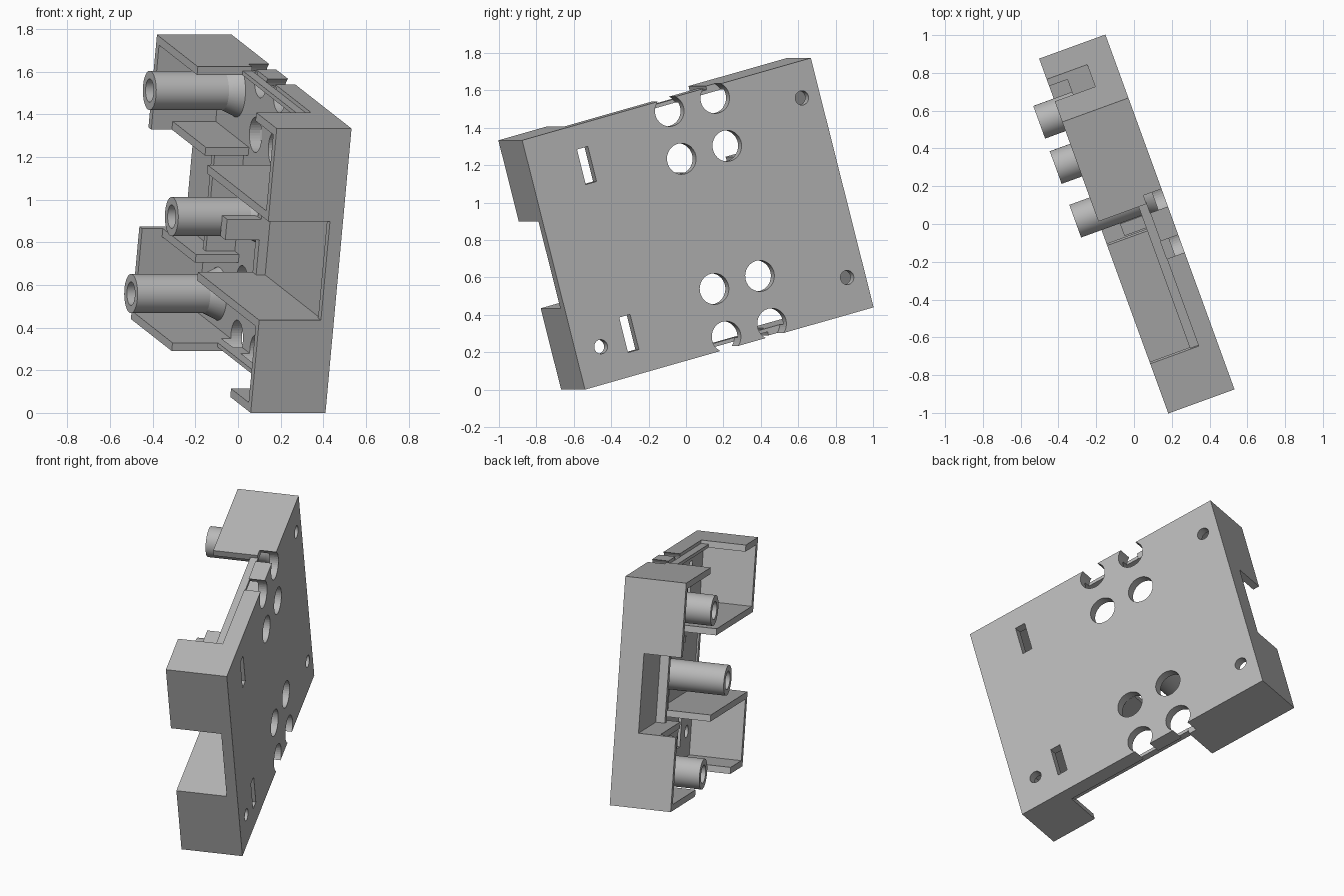
import bpy, bmesh, math
from mathutils import Matrix, Vector

cube = bpy.data.objects.get("Cube")
if cube:
    bpy.data.objects.remove(cube, do_unlink=True)

# Tray size: length, height, plate, wall and rim depth
L, H, PLATE, T, RIM = 1.70, 1.38, 0.055, 0.04, 0.373
LOW, LIP, WIN = 0.10, 0.147, 0.45

# The tray is built flat, then tipped 15 degrees in its plane and turned to stand
yaw, tip = math.radians(20), math.radians(15)
out = Vector((-math.cos(yaw), -math.sin(yaw), 0))
flat = Vector((-math.sin(yaw), math.cos(yaw), 0))
up = Vector((0, 0, 1))
along = flat * math.cos(tip) + up * math.sin(tip)
rise = up * math.cos(tip) - flat * math.sin(tip)
PLACE = Matrix.Translation((0.41, -0.54, 0)) @ Matrix((along, rise, -out)).transposed().to_4x4()

grey = bpy.data.materials.new("plain grey")
grey.use_nodes = True
grey.diffuse_color = (0.48, 0.48, 0.48, 1)
grey.node_tree.nodes["Principled BSDF"].inputs["Base Color"].default_value = grey.diffuse_color


def finish(bm, name):
    bmesh.ops.recalc_face_normals(bm, faces=bm.faces)
    mesh = bpy.data.meshes.new(name)
    bm.to_mesh(mesh)
    bm.free()
    mesh.materials.append(grey)
    ob = bpy.data.objects.new(name, mesh)
    bpy.context.collection.objects.link(ob)
    ob.matrix_world = PLACE
    return ob


def add_box(bm, u, v, w):
    size = (u[1] - u[0], v[1] - v[0], w[1] - w[0], 1)
    mid = (sum(u) / 2, sum(v) / 2, -sum(w) / 2)
    bmesh.ops.create_cube(bm, size=1, matrix=Matrix.Translation(mid) @ Matrix.Diagonal(size))


def add_rod(bm, u, v, r, w):
    bmesh.ops.create_cone(bm, cap_ends=True, segments=40, radius1=r, radius2=r, depth=w[1] - w[0],
                          matrix=Matrix.Translation((u, v, -sum(w) / 2)))


def box(name, u, v, w):
    bm = bmesh.new()
    add_box(bm, u, v, w)
    return finish(bm, name)


def cut(ob, cutter):
    mod = ob.modifiers.new("holes", 'BOOLEAN')
    mod.operation, mod.solver, mod.object = 'DIFFERENCE', 'EXACT', cutter
    graph = bpy.context.evaluated_depsgraph_get()
    mesh = bpy.data.meshes.new_from_object(ob.evaluated_get(graph))
    ob.modifiers.clear()
    ob.data = mesh


# Back plate
plate = box("back_plate", (0, L), (0, H), (0, PLATE))
pierced = [plate]

# Long walls, dividers and guides, the same at bottom and top
for side in ("lower", "upper"):
    def span(a, b):
        return (a, b) if side == "lower" else (H - b, H - a)
    pierced.append(box(side + "_low_wall", (0.29, 1.12), span(0, T), (PLATE, LOW)))
    pierced.append(box(side + "_far_wall", (1.12, L), span(0, T), (PLATE, RIM)))
    box(side + "_near_wall", (0, 0.29), span(0, T), (PLATE, RIM))
    box(side + "_lip", (0.29, 1.12), span(T / 2, T), (LOW, LIP))
    box(side + "_divider", (T, 0.87), span(WIN - T, WIN), (PLATE, RIM))
    box(side + "_guide", (1.19, L - T), span(WIN - T, WIN), (PLATE, 0.27))
    for end, u in (("near", (0, T)), ("far", (L - T, L))):
        box(side + "_" + end + "_end_wall", u, span(T, WIN), (PLATE, RIM))

# Middle channel: sills, raised floor, cross walls and tab
box("near_sill", (0, T), (WIN, H - WIN), (PLATE, 0.065))
box("raised_floor", (1.29, L), (WIN, H - WIN), (PLATE, 0.145))
box("far_cross_wall", (1.25, 1.29), (WIN, H - WIN), (PLATE, 0.2))
box("near_cross_wall", (0.82, 0.87), (WIN, H - WIN), (PLATE, LOW))
box("post_tab", (0.82, 0.89), (0.62, 0.72), (PLATE, 0.27))

# Round openings, screw holes and slots
bm = bmesh.new()
for u in (0.85, 1.118):
    for v in (0.065, 0.33):
        for row in (v, H - v):
            add_rod(bm, u, row, 0.083, (-0.05, LOW + 0.002))
for u, v in ((1.596, 0.193), (1.596, 1.187), (0.147, 0.198)):
    add_rod(bm, u, v, 0.038, (-0.05, LOW))
for v in (0.225, H - 0.225):
    add_box(bm, (0.288, 0.352), (v - 0.097, v + 0.097), (-0.05, LOW))
holes = finish(bm, "hole_cutter")
holes.hide_render = True
bpy.context.view_layer.update()
for ob in pierced:
    cut(ob, holes)
bpy.data.objects.remove(holes, do_unlink=True)

# Hollow posts with flared feet
profile = [(0.128, 0.05), (0.092, 0.125), (0.092, 0.488), (0.055, 0.488), (0.055, 0.1), (0, 0.1)]
for name, u, v in (("lower_post", 1.425, 0.197), ("upper_post", 1.425, 1.183), ("middle_post", 0.98, 0.69)):
    bm = bmesh.new()
    verts = [bm.verts.new((u + r, v, -w)) for r, w in profile]
    edges = [bm.edges.new(pair) for pair in zip(verts, verts[1:])]
    bmesh.ops.spin(bm, geom=verts + edges, cent=(u, v, 0), axis=(0, 0, 1),
                   angle=math.tau, steps=40, use_merge=True)
    bmesh.ops.remove_doubles(bm, verts=bm.verts, dist=0.0005)
    post = finish(bm, name)
    bpy.ops.object.select_all(action='DESELECT')
    post.select_set(True)
    bpy.context.view_layer.objects.active = post
    bpy.ops.object.shade_smooth_by_angle(angle=math.radians(20))
